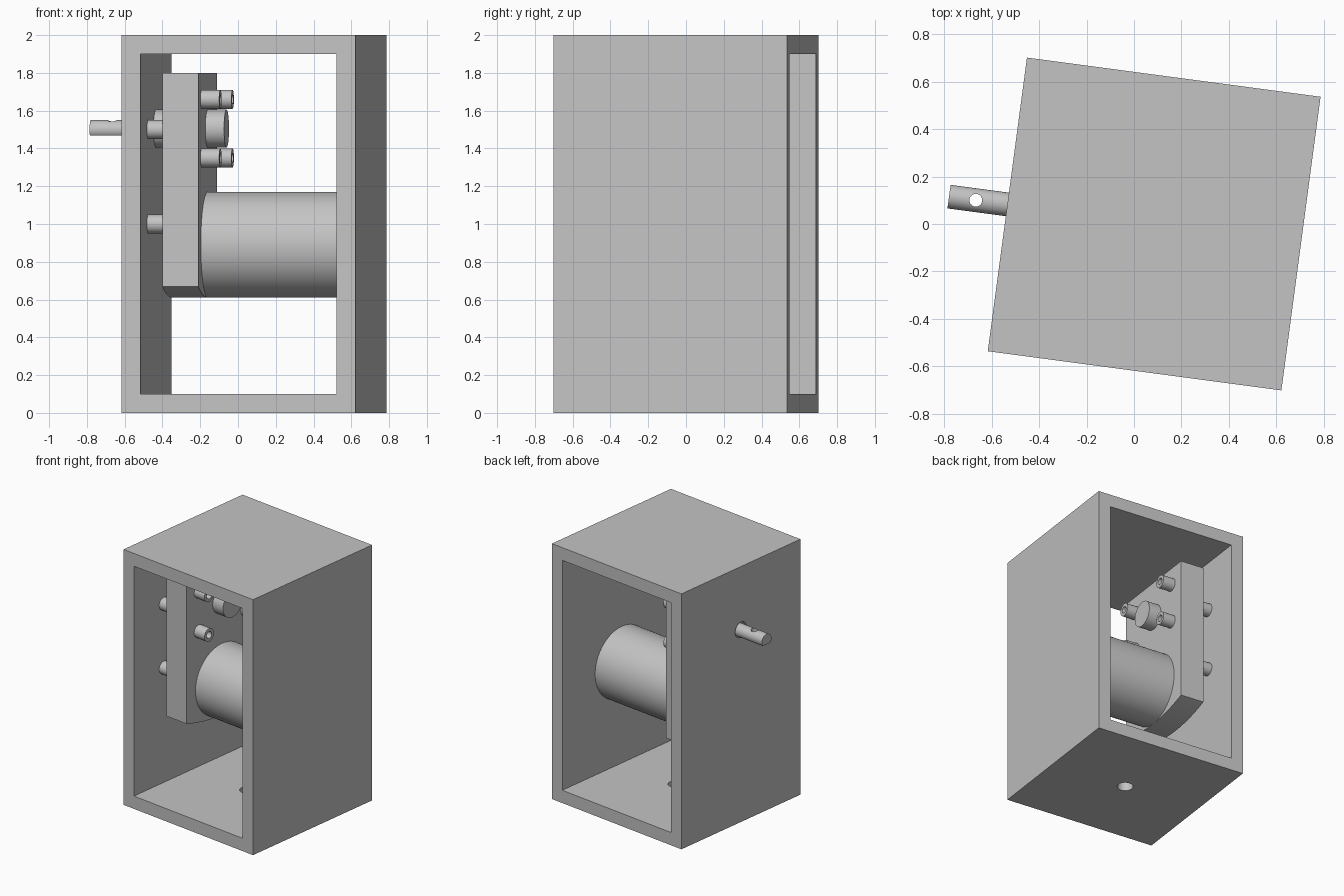
import bpy, bmesh, math
from mathutils import Matrix, Vector

if "Cube" in bpy.data.objects:
    bpy.data.objects.remove(bpy.data.objects["Cube"], do_unlink=True)

grey = bpy.data.materials.new("plain_grey")
grey.use_nodes = True
GREY = (0.55, 0.55, 0.55, 1)
grey.diffuse_color = GREY
grey.node_tree.nodes["Principled BSDF"].inputs["Base Color"].default_value = GREY

# Whole assembly is turned slightly about z
PLACE = Matrix.Translation((0.085, 0, 0)) @ Matrix.Rotation(math.radians(-7.6), 4, 'Z')
HALF, WALL = 0.624, 0.1
INNER = HALF - WALL
PLATE_L, PLATE_R = -0.44, -0.247
AXIS_Z = 1.505


def finish(name, bm):
    bmesh.ops.recalc_face_normals(bm, faces=bm.faces)
    mesh = bpy.data.meshes.new(name)
    bm.to_mesh(mesh)
    bm.free()
    mesh.materials.append(grey)
    ob = bpy.data.objects.new(name, mesh)
    bpy.context.collection.objects.link(ob)
    ob.matrix_world = PLACE
    return ob


def activate(ob):
    bpy.ops.object.select_all(action='DESELECT')
    ob.select_set(True)
    bpy.context.view_layer.objects.active = ob


def smooth(ob):
    activate(ob)
    bpy.ops.object.shade_smooth_by_angle(angle=math.radians(30))


def box(name, lo, hi):
    bm = bmesh.new()
    bmesh.ops.create_cube(bm, size=1)
    lo, hi = Vector(lo), Vector(hi)
    for v in bm.verts:
        v.co = (lo + hi) / 2 + v.co * (hi - lo)
    return finish(name, bm)


def rod(name, start, end, radius, segments=48):
    """Cylinder between two points."""
    start, end = Vector(start), Vector(end)
    d = end - start
    bm = bmesh.new()
    m = Matrix.Translation((start + end) / 2) @ d.to_track_quat('Z', 'Y').to_matrix().to_4x4()
    bmesh.ops.create_cone(bm, cap_ends=True, segments=segments, radius1=radius,
                          radius2=radius, depth=d.length, matrix=m)
    ob = finish(name, bm)
    smooth(ob)
    return ob


def cut(ob, cutter):
    cutter.hide_render = True
    activate(ob)
    mod = ob.modifiers.new("cut", 'BOOLEAN')
    mod.operation, mod.solver, mod.object = 'DIFFERENCE', 'EXACT', cutter
    bpy.ops.object.modifier_apply(modifier=mod.name)
    bpy.data.objects.remove(cutter, do_unlink=True)


# Housing open at front and back, with floor hole and shaft hole
housing = box("housing", (-HALF, -HALF, 0), (HALF, HALF, 2))
cut(housing, box("opening_cutter", (-INNER, -1, WALL), (INNER, 1, 2 - WALL)))
cut(housing, rod("floor_cutter", (0, 0, -0.1), (0, 0, 0.2), 0.058))
cut(housing, rod("wall_cutter", (-0.8, 0, AXIS_Z), (-0.45, 0, AXIS_Z), 0.06))
smooth(housing)

# Gearbox plate with a shallow curved bottom
half_w, sag, top, bottom = 0.375, 0.058, 1.8, 0.61
steps = 24
outline = [(half_w, top), (-half_w, top)]
for i in range(steps + 1):
    t = 2 * i / steps - 1
    outline.append((half_w * t, bottom + sag * t * t))
bm = bmesh.new()
face = bm.faces.new([bm.verts.new((PLATE_L, y, z)) for y, z in outline])
side = bmesh.ops.extrude_face_region(bm, geom=[face])
bmesh.ops.translate(bm, vec=(PLATE_R - PLATE_L, 0, 0),
                    verts=[g for g in side["geom"] if isinstance(g, bmesh.types.BMVert)])
smooth(finish("gearbox_plate", bm))

# Motor body reaching the far wall
rod("motor", (PLATE_R, 0, 0.89), (INNER, 0, 0.89), 0.28, 96)

# Bearing bosses on both sides of the plate
rod("inner_bearing", (PLATE_R, 0, AXIS_Z), (PLATE_R + 0.1, 0, AXIS_Z), 0.1)
rod("outer_bearing", (-INNER, 0, AXIS_Z), (PLATE_L, 0, AXIS_Z), 0.1)

# Hollow screw bosses and mounting spacers
for y_name, s in (("front", -1), ("back", 1)):
    for z_name, t in (("lower", -1), ("upper", 1)):
        y, z = 0.245 * s, AXIS_Z + 0.155 * t
        boss = rod(f"{y_name}_{z_name}_boss", (PLATE_R, y, z), (PLATE_R + 0.1, y, z), 0.05, 32)
        cut(boss, rod("bore_cutter", (PLATE_R + 0.01, y, z), (PLATE_R + 0.2, y, z), 0.026, 32))
        smooth(boss)
        y, z = 0.31 * s, 1.25 + 0.25 * t
        rod(f"{y_name}_{z_name}_spacer", (-INNER, y, z), (PLATE_L, y, z), 0.05, 32)

# Output shaft with a flat underside and a cross hole
shaft = rod("output_shaft", (-0.872, 0, 1.5), (-0.5, 0, 1.5), 0.05)
cut(shaft, box("flat_cutter", (-1, -0.1, 1.4), (-0.64, 0.1, 1.469)))
cut(shaft, rod("cross_cutter", (-0.758, 0, 1.3), (-0.758, 0, 1.7), 0.027, 32))
smooth(shaft)
